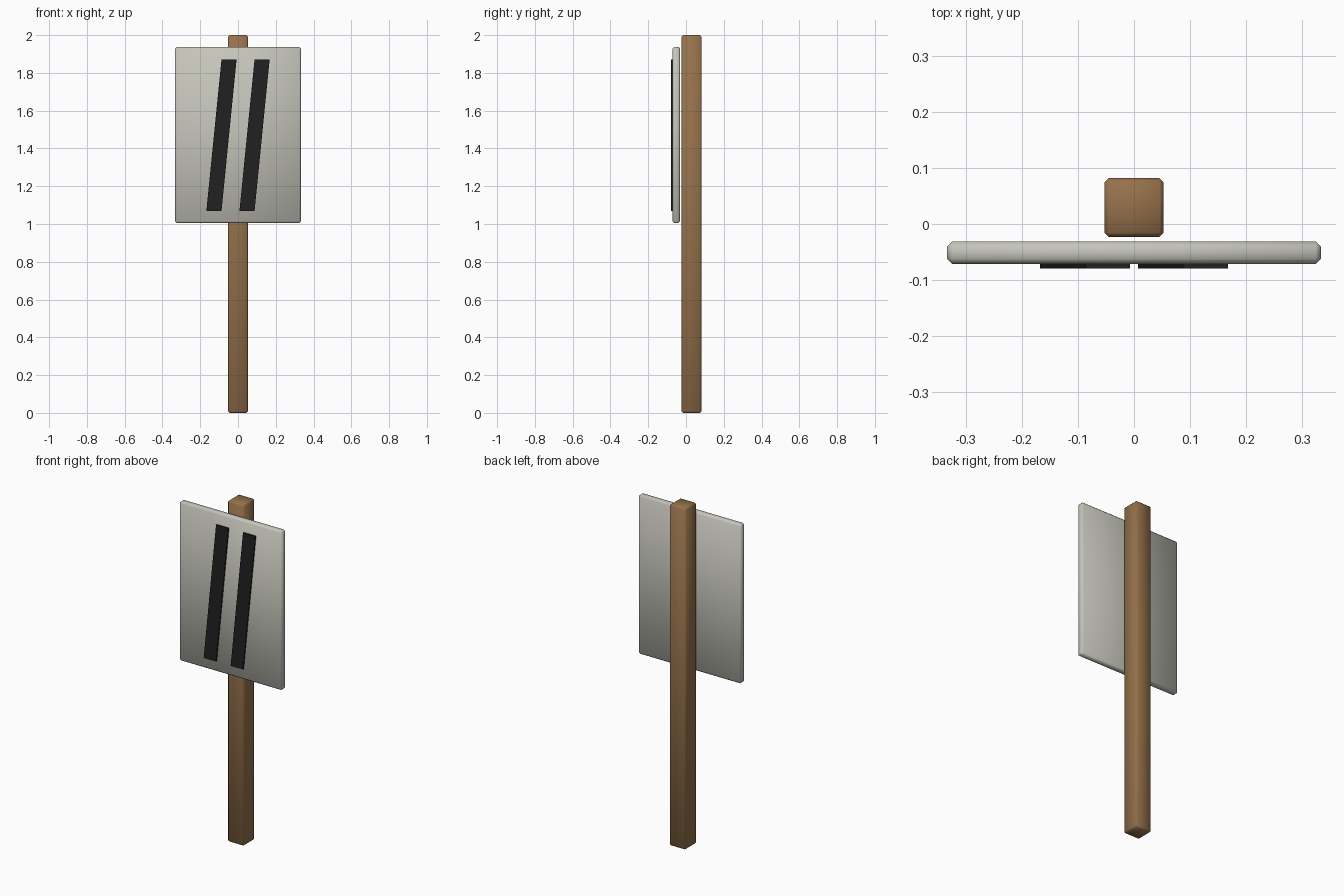
import bpy
import bmesh
import math

if "Cube" in bpy.data.objects:
    bpy.data.objects.remove(bpy.data.objects["Cube"], do_unlink=True)


def make_material(name, color):
    mat = bpy.data.materials.new(name)
    mat.use_nodes = True
    mat.diffuse_color = (*color, 1)
    bsdf = mat.node_tree.nodes["Principled BSDF"]
    bsdf.inputs["Base Color"].default_value = (*color, 1)
    bsdf.inputs["Roughness"].default_value = 0.8
    return mat


def make_box(name, low, high, mat, bevel=0.0, lean=0.0):
    """Box between two corners; lean shifts the top sideways, bevel softens the edges."""
    center = [(a + b) / 2 for a, b in zip(low, high)]
    size = [b - a for a, b in zip(low, high)]
    bm = bmesh.new()
    bmesh.ops.create_cube(bm, size=1)
    for v in bm.verts:
        v.co.x = v.co.x * size[0] + lean * v.co.z
        v.co.y *= size[1]
        v.co.z *= size[2]
    mesh = bpy.data.meshes.new(name)
    bm.to_mesh(mesh)
    bm.free()
    mesh.materials.append(mat)
    obj = bpy.data.objects.new(name, mesh)
    obj.location = center
    bpy.context.collection.objects.link(obj)
    if bevel:
        mod = obj.modifiers.new("Soft edges", "BEVEL")
        mod.width = bevel
        mod.segments = 1
        bpy.ops.object.select_all(action="DESELECT")
        obj.select_set(True)
        bpy.context.view_layer.objects.active = obj
        bpy.ops.object.modifier_apply(modifier=mod.name)
        bpy.ops.object.shade_smooth_by_angle(angle=math.radians(60))
    return obj


wood = make_material("brown wood", (0.30, 0.165, 0.07))
board = make_material("pale grey board", (0.56, 0.56, 0.50))
black = make_material("black paint", (0.015, 0.015, 0.015))

# Upright post
make_box("post", (-0.053, -0.023, 0), (0.053, 0.082, 2), wood, bevel=0.008)

# Sign board standing just in front of the post
make_box("sign_board", (-0.333, -0.071, 1.005), (0.333, -0.031, 1.938), board, bevel=0.009)

# Two slanted stripes on the board
for side, x in (("right", -0.0875), ("left", 0.0875)):
    make_box(side + "_stripe", (x - 0.04, -0.079, 1.068), (x + 0.04, -0.071, 1.87),
             black, lean=0.08)
